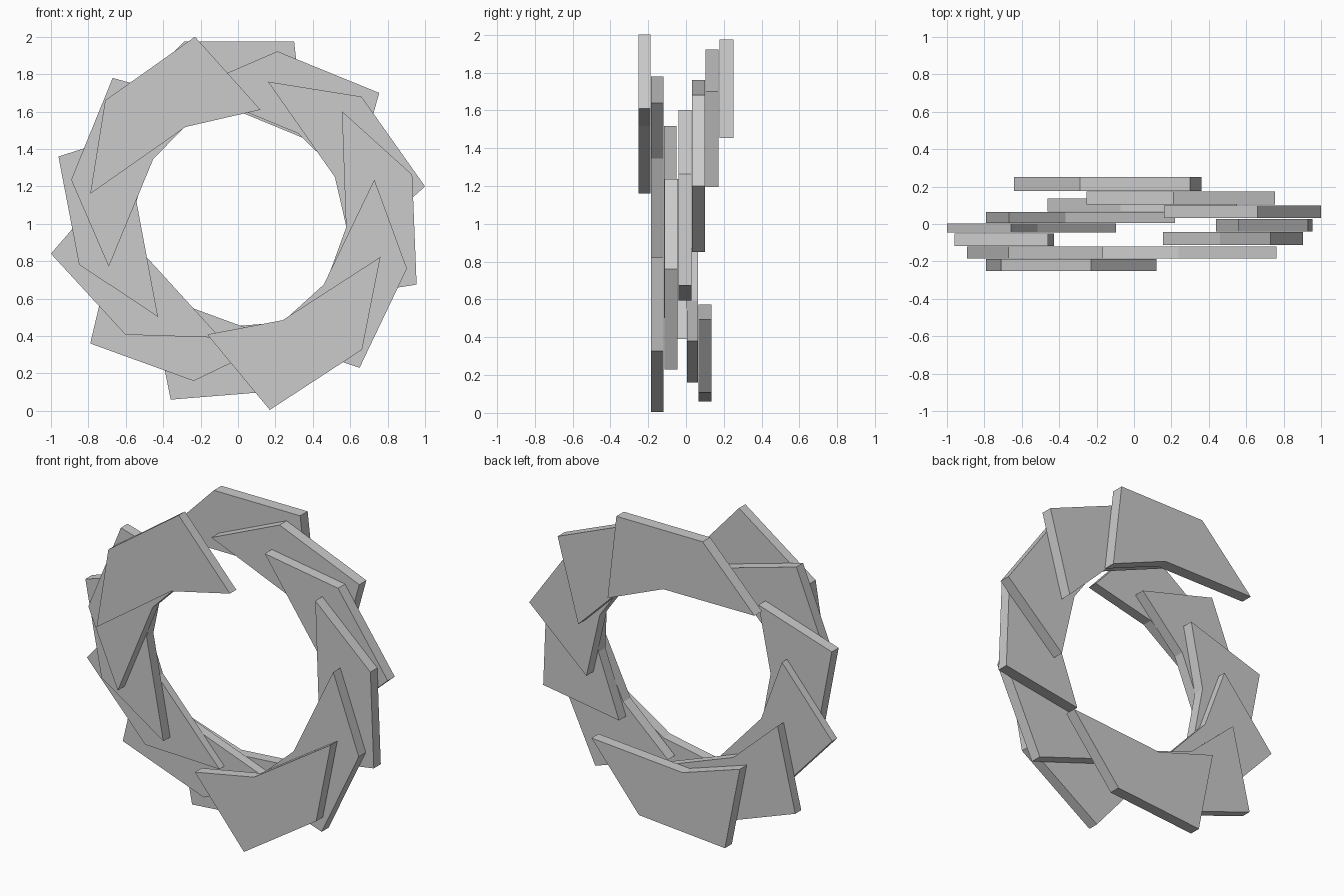
import bpy, bmesh, math
from mathutils import Vector, Matrix

if "Cube" in bpy.data.objects:
    bpy.data.objects.remove(bpy.data.objects["Cube"])

# Blade outline in the x-z plane, measured from its outer tip
OUTLINE = [(0, 0), (0.35, -0.39), (-0.05, -0.482), (-0.56, -0.84), (-0.48, -0.34)]

# Tip x, tip z, turn in degrees, front y, back y
LEFT_STACK = [
    (-0.23, 2.00, 0.0, -0.25, -0.188),
    (-0.67, 1.78, 32.5, -0.185, -0.12),
    (-0.96, 1.36, 65.5, -0.117, -0.05),
    (-1.00, 0.84, 97.3, -0.045, 0.004),
    (-0.79, 0.36, 124.8, 0.005, 0.064),
    (-0.36, 0.06, 149.3, 0.067, 0.135),
]
RIGHT_STACK = [
    (0.30, 1.975, 324.7, 0.177, 0.25),
    (0.755, 1.70, 302.5, 0.104, 0.173),
    (1.00, 1.20, 270.0, 0.032, 0.10),
    (0.955, 0.675, 237.0, -0.04, 0.028),
    (0.65, 0.23, 209.2, -0.113, -0.044),
    (0.17, 0.005, 177.8, -0.185, -0.12),
]


def blade(name, x, z, turn, y0, y1):
    """Flat five-sided plate, turned about its tip."""
    rot = Matrix.Rotation(math.radians(turn), 2)
    bm = bmesh.new()
    verts = []
    for p in OUTLINE:
        q = rot @ Vector(p)
        verts.append(bm.verts.new((x + q.x, y0, z + q.y)))
    face = bm.faces.new(verts)
    ext = bmesh.ops.extrude_face_region(bm, geom=[face], use_keep_orig=True)
    moved = [g for g in ext["geom"] if isinstance(g, bmesh.types.BMVert)]
    bmesh.ops.translate(bm, verts=moved, vec=(0, y1 - y0, 0))
    bmesh.ops.recalc_face_normals(bm, faces=bm.faces)
    mesh = bpy.data.meshes.new(name)
    bm.to_mesh(mesh)
    bm.free()
    bpy.context.collection.objects.link(bpy.data.objects.new(name, mesh))


# Two overlapping half rings of blades, each stepping through the depth
for side, stack in (("left", LEFT_STACK), ("right", RIGHT_STACK)):
    for i, spec in enumerate(stack, 1):
        blade(f"{side}_blade_{i}", *spec)
